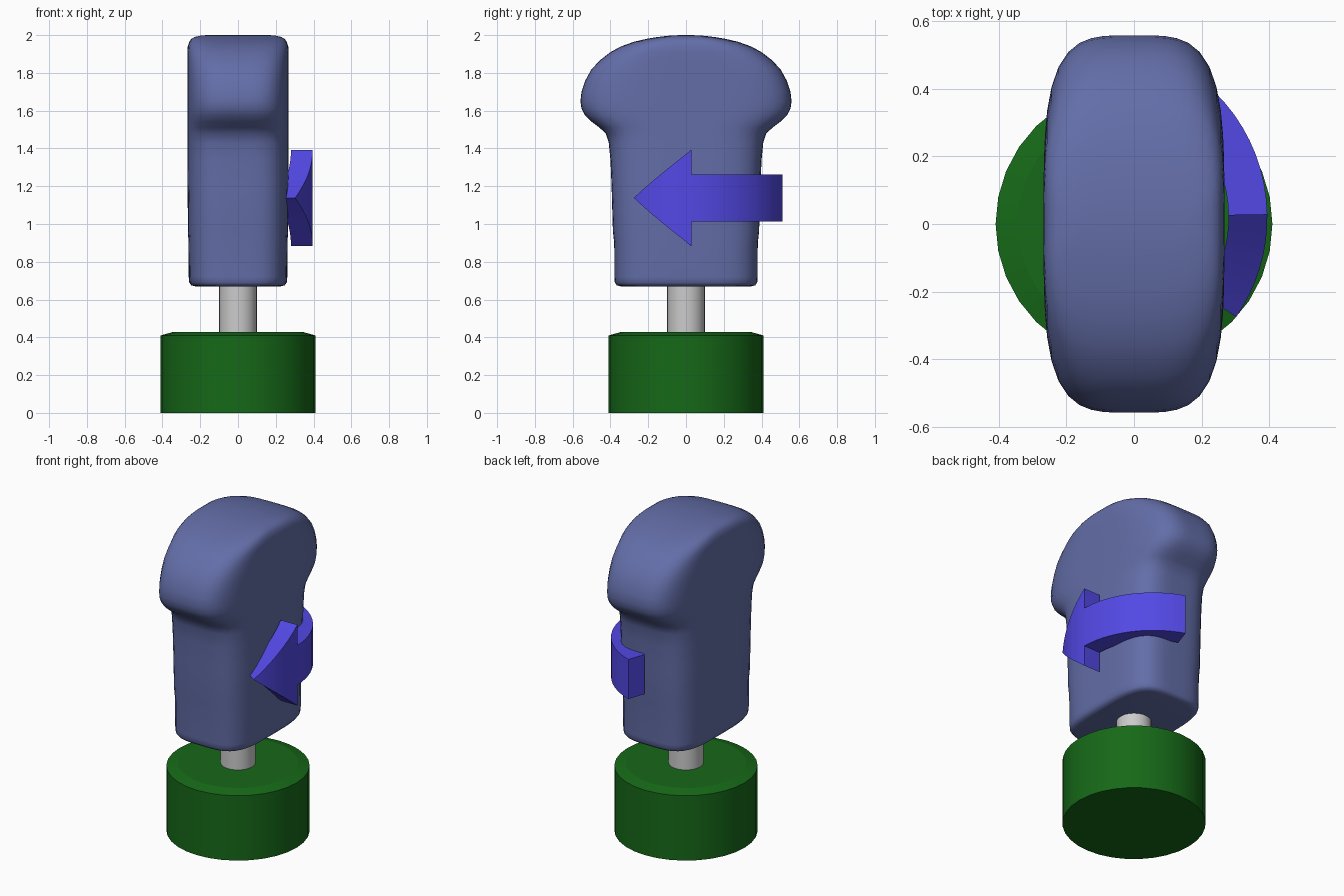
import bpy, bmesh, math

if "Cube" in bpy.data.objects:
    bpy.data.objects.remove(bpy.data.objects["Cube"])


def material(name, color):
    m = bpy.data.materials.new(name)
    m.diffuse_color = (*color, 1)
    m.use_nodes = True
    m.node_tree.nodes["Principled BSDF"].inputs["Base Color"].default_value = m.diffuse_color
    return m


def finish(name, bm, mat=None, smooth_angle=None):
    bmesh.ops.recalc_face_normals(bm, faces=bm.faces)
    me = bpy.data.meshes.new(name)
    bm.to_mesh(me)
    bm.free()
    ob = bpy.data.objects.new(name, me)
    bpy.context.collection.objects.link(ob)
    if mat:
        me.materials.append(mat)
    if smooth_angle:
        bpy.ops.object.select_all(action='DESELECT')
        ob.select_set(True)
        bpy.context.view_layer.objects.active = ob
        bpy.ops.object.shade_smooth_by_angle(angle=math.radians(smooth_angle))
    return ob


def loft(sections, sides, power):
    """Stack superellipse rings given as (z, half_x, half_y) and cap both ends."""
    bm = bmesh.new()
    rings = []
    for z, a, b in sections:
        ring = []
        for i in range(sides):
            t = math.tau * i / sides
            c, s = math.cos(t), math.sin(t)
            r = (abs(c) ** power + abs(s) ** power) ** (-1 / power)
            ring.append(bm.verts.new((a * r * c, b * r * s, z)))
        rings.append(ring)
    for lo, hi in zip(rings, rings[1:]):
        for i in range(sides):
            j = (i + 1) % sides
            bm.faces.new((lo[i], lo[j], hi[j], hi[i]))
    bm.faces.new(rings[0])
    bm.faces.new(rings[-1])
    return bm


blue = material("slate_blue", (0.125, 0.155, 0.39))
green = material("dark_green", (0.008, 0.14, 0.009))
violet = material("violet", (0.085, 0.065, 0.78))

# Round base with a chamfered rim
finish("base", loft([(0, .41, .41), (.41, .41, .41), (.428, .345, .345)], 32, 2), green, 12)

# Stem, running up into the handle
finish("stem", loft([(.42, .1, .1), (.75, .1, .1)], 32, 2), None, 30)

# Handle: rounded block that swells into a wide domed head
handle_sections = [
    (.67, .225, .345), (.675, .247, .367), (.69, .258, .377), (.72, .261, .379),
    (.90, .262, .38), (.96, .265, .387), (1.2, .267, .394), (1.34, .268, .40),
    (1.43, .268, .409), (1.48, .268, .425), (1.51, .268, .458), (1.54, .268, .498),
    (1.575, .268, .535), (1.61, .268, .553), (1.65, .268, .559), (1.70, .268, .553),
    (1.76, .268, .533), (1.82, .268, .50), (1.87, .268, .452), (1.91, .268, .40),
    (1.94, .266, .345), (1.965, .258, .275), (1.98, .247, .21), (1.99, .23, .15),
    (1.997, .2, .09), (2.0, .165, .03),
]
finish("handle", loft(handle_sections, 56, 3.8), blue, 50)

# Curved direction arrow, bent around a vertical axis on the right side
CX, CY, R_OUT, R_IN, ZMID = -.125, .02, .52, .405, 1.138
TAIL, NECK, TIP = 71, 1, -34.7
STEPS_SHAFT, STEPS_HEAD = 14, 8


def arrow_column(bm, deg, half):
    t = math.radians(deg)
    return [bm.verts.new((CX + r * math.cos(t), CY + r * math.sin(t), ZMID + dz))
            for r, dz in ((R_IN, -half), (R_OUT, -half), (R_OUT, half), (R_IN, half))]


bm = bmesh.new()
columns = [(TAIL + (NECK - TAIL) * i / STEPS_SHAFT, .125) for i in range(STEPS_SHAFT + 1)]
columns += [(NECK + (TIP - NECK) * i / STEPS_HEAD, .255 * (1 - i / STEPS_HEAD))
            for i in range(STEPS_HEAD + 1)]
cols = [arrow_column(bm, d, h) for d, h in columns]
for p, q in zip(cols, cols[1:]):
    for i in range(4):
        j = (i + 1) % 4
        bm.faces.new((p[i], p[j], q[j], q[i]))
bm.faces.new(cols[0])
bmesh.ops.remove_doubles(bm, verts=bm.verts, dist=1e-4)
finish("direction_arrow", bm, violet, 25)
